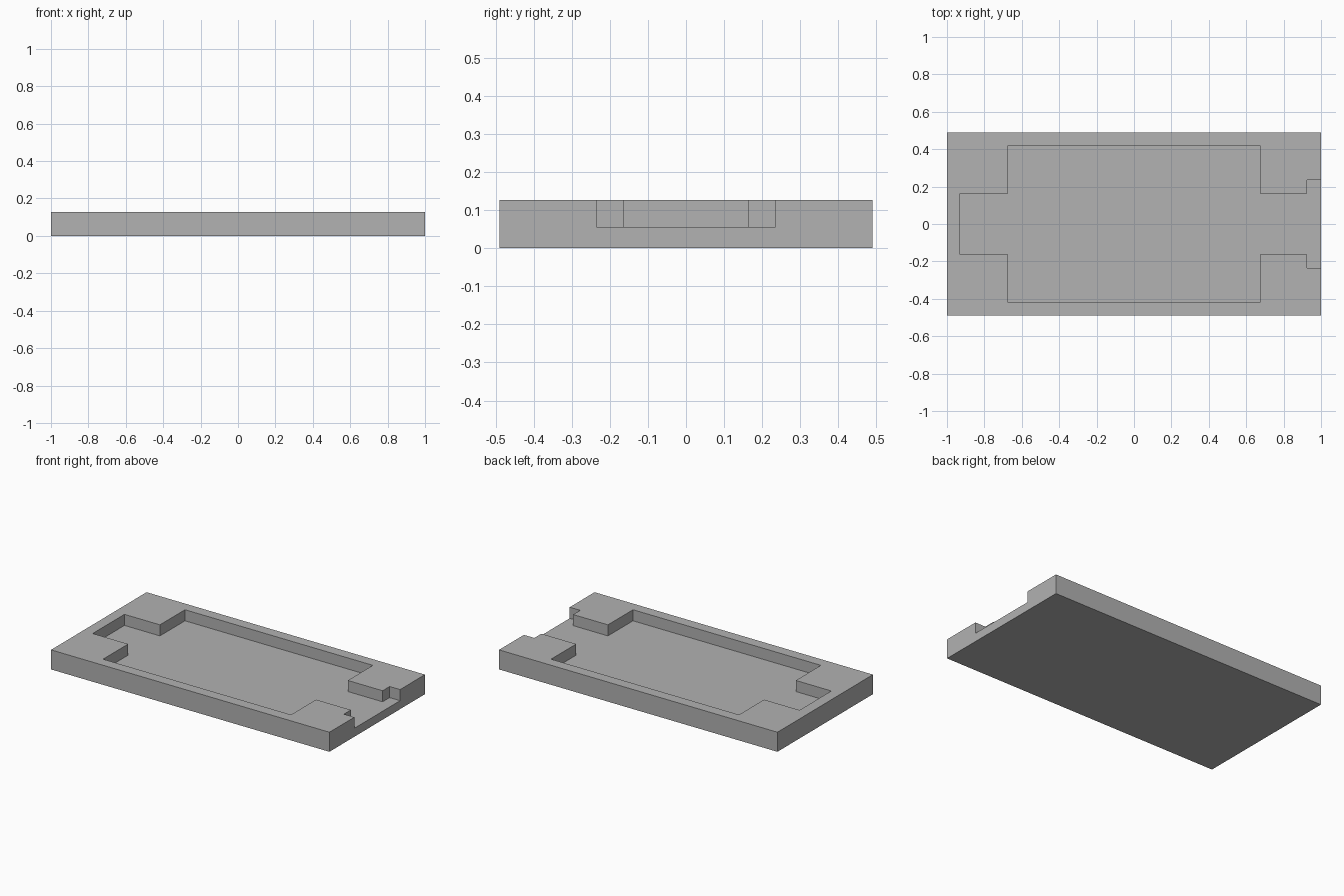
import bpy
import bmesh

cube = bpy.data.objects.get("Cube")
if cube:
    bpy.data.objects.remove(cube, do_unlink=True)

HALF_X, HALF_Y = 1.0, 0.49
TOP, FLOOR = 0.127, 0.055

# Plain grey material
grey = bpy.data.materials.new("plain_grey")
grey.use_nodes = True
colour = (0.445, 0.445, 0.445, 1)
grey.diffuse_color = colour
grey.node_tree.nodes["Principled BSDF"].inputs["Base Color"].default_value = colour

# Recess outline: back half from the open right end, mirrored to the front
half = [(HALF_X, 0.235), (0.925, 0.235), (0.925, 0.163), (0.675, 0.163),
        (0.675, 0.42), (-0.675, 0.42), (-0.675, 0.163), (-0.93, 0.163)]
recess = half + [(x, -y) for x, y in reversed(half)]
corners = [(HALF_X, -HALF_Y), (-HALF_X, -HALF_Y), (-HALF_X, HALF_Y), (HALF_X, HALF_Y)]

bm = bmesh.new()


def ring(points, z):
    return [bm.verts.new((x, y, z)) for x, y in points]


rim = ring(recess, TOP)
floor = ring(recess, FLOOR)
upper = ring(corners, TOP)
lower = ring(corners, 0)

# Rim top, recess floor and underside
bm.faces.new(rim + upper)
bm.faces.new(floor)
bm.faces.new(lower)

# Recess walls
for i in range(len(rim) - 1):
    bm.faces.new((rim[i], rim[i + 1], floor[i + 1], floor[i]))

# Front, left and back sides
for i in range(3):
    bm.faces.new((upper[i], upper[i + 1], lower[i + 1], lower[i]))

# Notched end
bm.faces.new((lower[0], lower[3], upper[3], rim[0], floor[0],
              floor[-1], rim[-1], upper[0]))

bmesh.ops.recalc_face_normals(bm, faces=bm.faces)
mesh = bpy.data.meshes.new("recessed_tray")
bm.to_mesh(mesh)
bm.free()
mesh.materials.append(grey)
tray = bpy.data.objects.new("recessed_tray", mesh)
bpy.context.collection.objects.link(tray)
